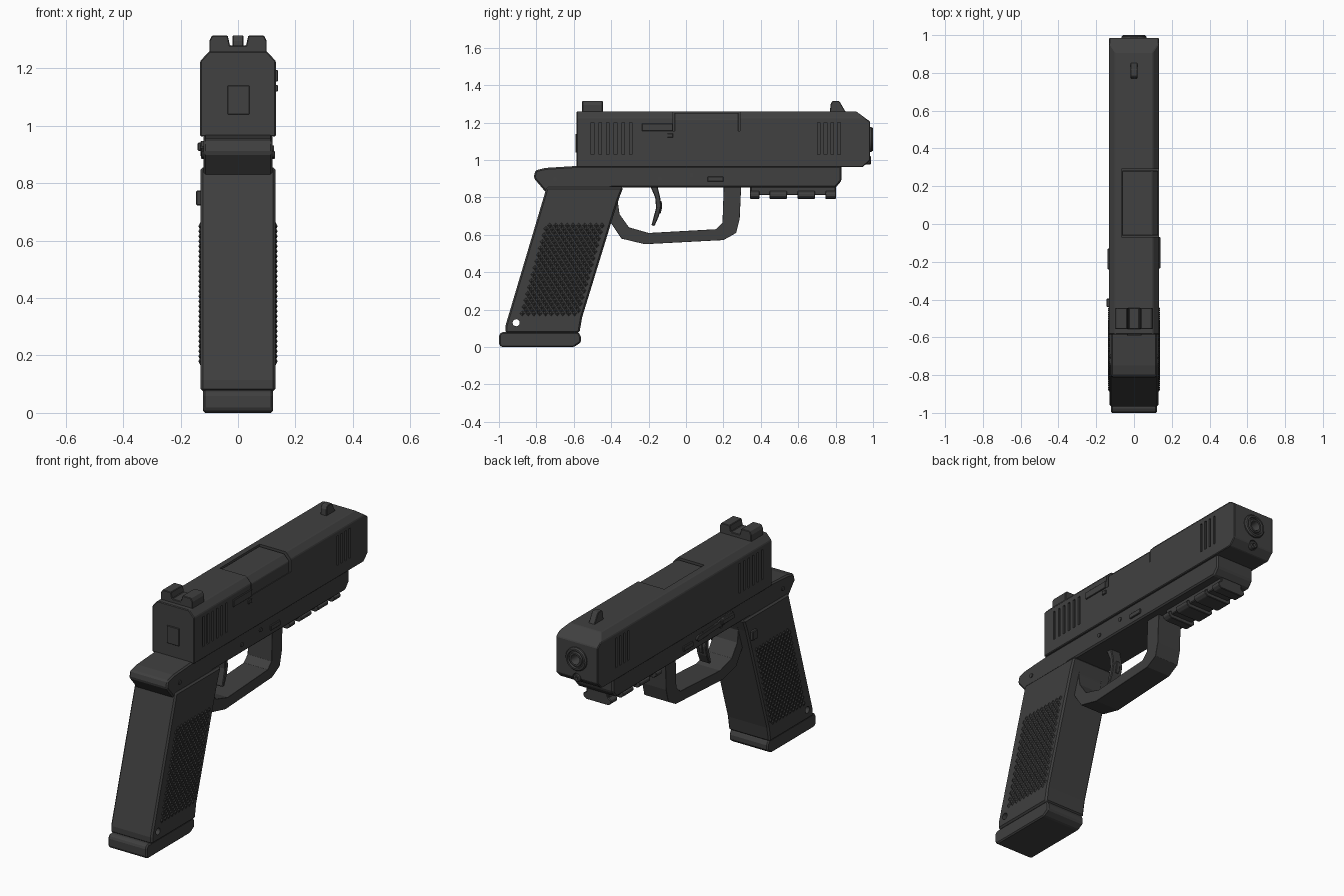
import bpy, bmesh, math
from mathutils import Vector, Matrix

if "Cube" in bpy.data.objects:
    bpy.data.objects.remove(bpy.data.objects["Cube"])


def material(name, value):
    m = bpy.data.materials.new(name)
    m.use_nodes = True
    col = (value, value, value, 1)
    m.diffuse_color = col
    bsdf = m.node_tree.nodes["Principled BSDF"]
    bsdf.inputs["Base Color"].default_value = col
    bsdf.inputs["Roughness"].default_value = 0.6
    return m


STEEL = material("dark steel", 0.052)
POLYMER = material("dark polymer", 0.050)


def finish(name, bm, mat, bevel=0.0, smooth=False):
    bmesh.ops.recalc_face_normals(bm, faces=bm.faces)
    me = bpy.data.meshes.new(name)
    bm.to_mesh(me)
    bm.free()
    ob = bpy.data.objects.new(name, me)
    bpy.context.collection.objects.link(ob)
    if mat:
        me.materials.append(mat)
    if bevel:
        mod = ob.modifiers.new("Bevel", "BEVEL")
        mod.width = bevel
        mod.segments = 1
        mod.limit_method = "ANGLE"
        apply(ob, mod)
    if smooth:
        activate(ob)
        bpy.ops.object.shade_smooth_by_angle(angle=math.radians(35))
    return ob


def activate(ob):
    bpy.ops.object.select_all(action="DESELECT")
    ob.select_set(True)
    bpy.context.view_layer.objects.active = ob


def apply(ob, mod):
    activate(ob)
    bpy.ops.object.modifier_apply(modifier=mod.name)


def cut(ob, cutter):
    mod = ob.modifiers.new("Cut", "BOOLEAN")
    mod.operation = "DIFFERENCE"
    mod.solver = "EXACT"
    mod.object = cutter
    apply(ob, mod)
    bpy.data.objects.remove(cutter)


def prism_mesh(pts, a, b, axis="x"):
    """Extrude a side outline (y, z) along x, or a rear outline (x, z) along y."""
    place = (lambda p, t: (t, p[0], p[1])) if axis == "x" else (lambda p, t: (p[0], t, p[1]))
    bm = bmesh.new()
    lo = [bm.verts.new(place(p, a)) for p in pts]
    hi = [bm.verts.new(place(p, b)) for p in pts]
    bm.faces.new(lo)
    bm.faces.new(hi)
    n = len(pts)
    for i in range(n):
        j = (i + 1) % n
        bm.faces.new((lo[i], lo[j], hi[j], hi[i]))
    return bm


def prism(name, pts, a, b, mat, bevel=0.0, axis="x"):
    return finish(name, prism_mesh(pts, a, b, axis), mat, bevel)


def boxes(name, spans, mat=None, bevel=0.0):
    bm = bmesh.new()
    for lo, hi in spans:
        lo, hi = Vector(lo), Vector(hi)
        m = Matrix.Translation((lo + hi) / 2) @ Matrix.Diagonal((*(hi - lo), 1))
        bmesh.ops.create_cube(bm, size=1, matrix=m)
    return finish(name, bm, mat, bevel)


def rod(name, r, centre, length, axis="x", mat=None, sides=20):
    rot = Matrix.Rotation(math.pi / 2, 4, "Y" if axis == "x" else "X")
    bm = bmesh.new()
    bmesh.ops.create_cone(bm, cap_ends=True, segments=sides, radius1=r, radius2=r,
                          depth=length, matrix=Matrix.Translation(centre) @ rot)
    return finish(name, bm, mat, smooth=bool(mat))


def lathe(name, profile, z, mat):
    """Spin (radius, y) points about a lengthwise axis at height z."""
    bm = bmesh.new()
    vs = [bm.verts.new((r, y, z)) for r, y in profile]
    es = [bm.edges.new(p) for p in zip(vs, vs[1:])]
    bmesh.ops.spin(bm, geom=vs + es, cent=(0, 0, z), axis=(0, 1, 0),
                   angle=math.tau, steps=28)
    bmesh.ops.remove_doubles(bm, verts=bm.verts, dist=1e-5)
    return finish(name, bm, mat, smooth=True)


# Slide: side outline with the two long top edges planed off
bm = prism_mesh([(-.585, .962), (.945, .962), (.985, 1.0), (.985, 1.205),
                 (.91, 1.26), (-.585, 1.26)], -.132, .132)
for s in (-1, 1):
    bmesh.ops.bisect_plane(bm, geom=bm.verts[:] + bm.edges[:] + bm.faces[:],
                           plane_co=(s * .10, 0, 1.26), plane_no=(s * .035, 0, .032),
                           clear_outer=True)
    bmesh.ops.holes_fill(bm, edges=[e for e in bm.edges if e.is_boundary])
slide = finish("slide", bm, STEEL, bevel=.004)

# Grip serrations, ejection port and muzzle hole
grooves = [-.50 + .041 * i for i in range(6)] + [.71 + .036 * i for i in range(4)]
cut(slide, boxes("serration_cutter", [((s * .133 - .01, y - .007, 1.03), (s * .133 + .01, y + .007, 1.2))
                                      for s in (-1, 1) for y in grooves]))
cut(slide, boxes("port_cutter", [((-.066, -.07, 1.155), (.2, .29, 1.3))]))
cut(slide, rod("muzzle_cutter", .06, (0, .98, 1.11), .2, "y"))
cut(slide, rod("guide_cutter", .027, (0, .98, 1.0), .03, "y"))

# Chamber block showing in the port
prism("chamber_block", [(-.064, 1.1), (.128, 1.1), (.128, 1.218), (.095, 1.252), (-.064, 1.252)],
      -.062, .282, STEEL, .003, "y")

# Barrel and guide rod
lathe("barrel", [(.066, .97), (.066, .992), (.06, .999), (.05, 1.0), (.047, .99), (.041, .99),
                 (.038, 1.0), (.028, 1.0), (.024, .992), (.024, .9), (0, .9)], 1.11, STEEL)
lathe("guide_rod", [(.023, .96), (.023, .985), (.018, .99), (.009, .99), (.008, .975), (0, .975)], 1.0, STEEL)

# Slide fittings
boxes("rear_plate", [((-.036, -.591, 1.04), (.04, -.58, 1.14))], STEEL, .002)
boxes("extractor", [((.12, -.235, 1.155), (.139, -.07, 1.195)),
                    ((.12, -.10, 1.12), (.139, -.07, 1.142))], STEEL, .002)

# Sights
right_half = [(.10, 1.25), (.10, 1.295), (.09, 1.315), (.036, 1.315), (.028, 1.28)]
prism("rear_sight", right_half + [(-x, z) for x, z in reversed(right_half)],
      -.555, -.445, STEEL, .003, "y")
prism("front_sight", [(.77, 1.25), (.772, 1.295), (.782, 1.315), (.82, 1.315), (.858, 1.25)],
      -.019, .019, STEEL, .003)

# Frame with tail
prism("frame", [(-.59, .968), (-.75, .958), (-.805, .945), (-.815, .905), (-.735, .81), (-.5, .81),
                (-.4, .852), (.80, .852), (.832, .89), (.832, .968)],
      -.121, .121, POLYMER, .008)

# Grip with lanyard hole
grip = prism("grip", [(-.745, .855), (-.335, .855), (-.362, .785), (-.40, .665), (-.555, .16),
                      (-.57, .075), (-.965, .075), (-.965, .115)],
             -.131, .131, POLYMER, .009)
cut(grip, rod("hole_cutter", .019, (0, -.908, .13), .5))


# Raised diamond texture on both grip sides, leaning with the grip
def grip_texture():
    bm = bmesh.new()
    rows, cols, pitch, w = 28, 10, .0174, .0155
    for s in (-1, 1):
        for r in range(rows):
            z = .18 + r * pitch
            start = -.875 + (z - .18) * .28 + (r % 2) * w
            for c in range(cols):
                y = start + c * 2 * w
                tip = bm.verts.new((s * .138, y, z))
                ring = [bm.verts.new((s * .13, y + dy * w * .95, z + dz * pitch * .95))
                        for dy, dz in ((1, 0), (0, 1), (-1, 0), (0, -1))]
                bm.faces.new(ring)
                for i in range(4):
                    bm.faces.new((ring[i], ring[(i + 1) % 4], tip))
    return finish("grip_texture", bm, POLYMER)


grip_texture()

# Magazine base
prism("magazine_base", [(-1.0, .065), (-.985, .08), (-.575, .08), (-.562, .055), (-.562, .025),
                        (-.60, 0), (-.985, 0), (-1.0, .012)], -.122, .122, POLYMER, .007)

# Trigger guard
outer = [(-.36, .79), (-.405, .67), (-.345, .58), (-.22, .55), (.20, .572), (.268, .61), (.287, .685), (.295, .86)]
inner = [(.202, .86), (.195, .665), (.16, .63), (-.20, .61), (-.305, .64), (-.355, .71), (-.365, .78), (-.34, .86)]
prism("trigger_guard", outer + inner, -.076, .076, POLYMER, .008)

# Trigger with safety tab
prism("trigger", [(-.195, .87), (-.165, .80), (-.16, .745), (-.185, .65), (-.168, .648), (-.145, .70),
                  (-.132, .755), (-.138, .80), (-.155, .87)], -.032, .032, POLYMER, .004)
prism("trigger_tab", [(-.15, .71), (-.135, .715), (-.128, .745), (-.13, .78), (-.15, .78)],
      -.011, .011, POLYMER, .002)

# Accessory rail with cross teeth
boxes("rail_core", [((-.07, .345, .812), (.07, .80, .86))], POLYMER, .004)
tooth = [(.06, .86), (.068, .835), (.088, .822), (.088, .806), (.07, .792)]
tooth += [(-x, z) for x, z in reversed(tooth)]
for i, (a, b) in enumerate([(.342, .392), (.447, .54), (.597, .69), (.745, .802)]):
    prism(f"rail_tooth_{i + 1}", tooth, a, b, POLYMER, .003, "y")

# Controls
prism("slide_release", [(-.255, .925), (-.24, .948), (-.16, .944), (-.08, .93), (.07, .925), (.09, .91),
                        (.07, .893), (-.08, .9), (-.24, .905)], -.131, -.11, STEEL, .003)
boxes("slide_release_thumb", [((-.141, -.24, .912), (-.12, -.13, .942))], STEEL, .004)
boxes("magazine_button", [((-.146, -.44, .722), (-.12, -.395, .775))], POLYMER, .004)
boxes("takedown_lever", [((s * .122 - .007, .115, .884), (s * .122 + .007, .20, .912))
                         for s in (-1, 1)], STEEL, .003)
for name, y, z in (("rear_pin", -.70, .9), ("trigger_pin", -.14, .9), ("locking_pin", .03, .92)):
    rod(name, .012, (0, y, z), .252, mat=STEEL, sides=14)
